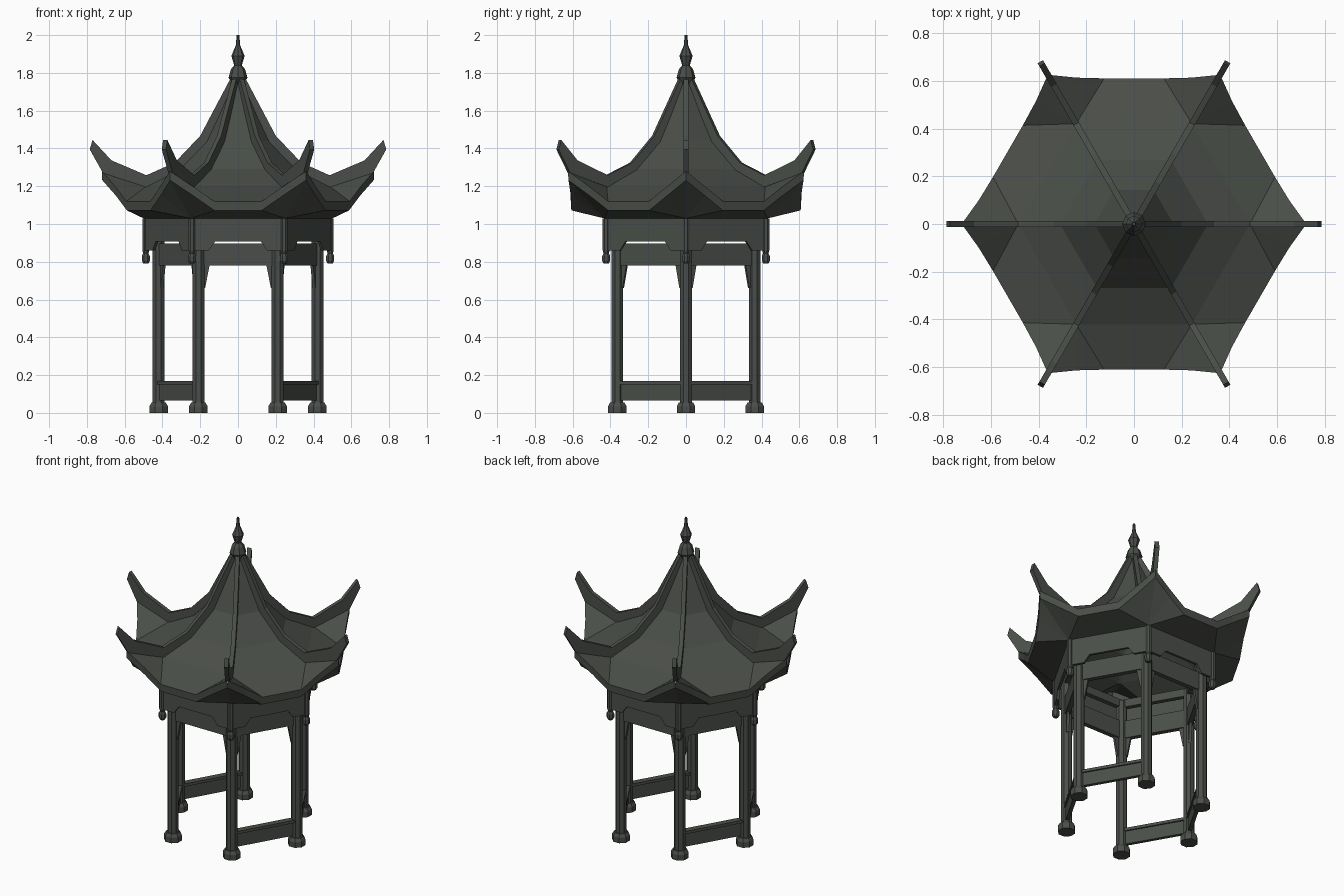
import bpy, bmesh, math
from mathutils import Vector

if "Cube" in bpy.data.objects:
    bpy.data.objects.remove(bpy.data.objects["Cube"])

stone = bpy.data.materials.new("dark grey green")
stone.diffuse_color = (0.068, 0.076, 0.065, 1)
stone.use_nodes = True
stone.node_tree.nodes["Principled BSDF"].inputs["Base Color"].default_value = stone.diffuse_color
COS30 = math.cos(math.pi / 6)


def finish(name, bm):
    bmesh.ops.remove_doubles(bm, verts=bm.verts, dist=0.0005)
    bmesh.ops.recalc_face_normals(bm, faces=bm.faces)
    me = bpy.data.meshes.new(name)
    bm.to_mesh(me)
    bm.free()
    me.materials.append(stone)
    ob = bpy.data.objects.new(name, me)
    bpy.context.collection.objects.link(ob)
    return ob


def frame(deg):
    a = math.radians(deg)
    return Vector((math.cos(a), math.sin(a), 0)), Vector((-math.sin(a), math.cos(a), 0))


def plate(bm, pts, along, across, offset, thick):
    """Extrude a flat outline (distance along, height) by a thickness."""
    rows = []
    for d in (-thick / 2, thick / 2):
        rows.append([bm.verts.new(along * s + across * (offset + d) + Vector((0, 0, z)))
                     for s, z in pts])
    bm.faces.new(rows[0])
    bm.faces.new(rows[1])
    for i in range(len(pts)):
        j = (i + 1) % len(pts)
        bm.faces.new((rows[0][i], rows[0][j], rows[1][j], rows[1][i]))


def lathe(bm, profile, sides, centre=Vector((0, 0, 0)), turn=0.0):
    rings = []
    for r, z in profile:
        rings.append([bm.verts.new(centre + frame(360 * i / sides + turn)[0] * r + Vector((0, 0, z)))
                      for i in range(sides)])
    for a, b in zip(rings, rings[1:]):
        for i in range(sides):
            j = (i + 1) % sides
            bm.faces.new((a[i], a[j], b[j], b[i]))
    bm.faces.new(rings[0])
    bm.faces.new(rings[-1])


def rect(half, z0, z1):
    return [(-half, z0), (half, z0), (half, z1), (-half, z1)]


# Roof skin, fascia and underside, one sector per side
RINGS = [(0.03, 1.75), (0.165, 1.44), (0.31, 1.29), (0.485, 1.20)]
EAVE = [(-0.36, 0.625, 1.28), (-0.24, 0.613, 1.20), (-0.125, 0.61, 1.12),
        (0.125, 0.61, 1.12), (0.24, 0.613, 1.20), (0.36, 0.625, 1.28)]
roof, under = bmesh.new(), bmesh.new()
for k in range(6):
    n, t = frame(60 * k + 30)

    def v(bm, s, d, z):
        return bm.verts.new(t * s + n * d + Vector((0, 0, z)))

    def fan(bm, inner, outer):
        """Middle quad plus corner triangles between inner edge and eave."""
        bm.faces.new((inner[0], inner[1], outer[3], outer[2]))
        for i in (0, 1):
            bm.faces.new((inner[0], outer[i], outer[i + 1]))
            bm.faces.new((inner[1], outer[i + 3], outer[i + 4]))

    rows = [[v(roof, -r / 2, r * COS30, z), v(roof, r / 2, r * COS30, z)] for r, z in RINGS]
    for a, b in zip(rows, rows[1:]):
        roof.faces.new((a[0], a[1], b[1], b[0]))
    top = [v(roof, *p) for p in EAVE]
    low = [v(roof, s, d - 0.003, z - 0.048) for s, d, z in EAVE]
    fan(roof, rows[-1], top)
    for i in range(5):
        roof.faces.new((top[i], top[i + 1], low[i + 1], low[i]))
    low2 = [v(under, s, d - 0.003, z - 0.048) for s, d, z in EAVE]
    edge = [v(under, -0.25, 0.5 * COS30, 1.03), v(under, 0.25, 0.5 * COS30, 1.03)]
    inner = [v(under, -0.22, 0.44 * COS30, 1.03), v(under, 0.22, 0.44 * COS30, 1.03)]
    fan(under, edge, low2)
    under.faces.new((edge[0], edge[1], inner[1], inner[0]))
finish("roof", roof)
finish("roof_underside", under)

# Upswept corner ridges
RIDGE = [(0.02, 1.78), (0.04, 1.77), (0.2, 1.467), (0.335, 1.325), (0.485, 1.258), (0.67, 1.337),
         (0.77, 1.445), (0.785, 1.395), (0.715, 1.27), (0.485, 1.195), (0.31, 1.285),
         (0.165, 1.435), (0.02, 1.74)]
bm = bmesh.new()
for k in range(6):
    u, t = frame(60 * k)
    plate(bm, RIDGE, u, t, 0, 0.026)
finish("roof_ridges", bm)

# Finial
bm = bmesh.new()
lathe(bm, [(0.03, 1.74), (0.05, 1.775), (0.037, 1.82), (0.02, 1.84), (0.035, 1.89),
           (0.012, 1.945), (0.007, 2.0)], 8)
finish("finial", bm)

# Columns with footings, and hanging posts under the eaves
cols, feet, posts = bmesh.new(), bmesh.new(), bmesh.new()
for k in range(6):
    u, t = frame(60 * k)
    lathe(cols, [(0.034, 0.04), (0.034, 1.03)], 8, u * 0.42, 22.5)
    lathe(feet, [(0.053, 0), (0.053, 0.035), (0.041, 0.055)], 8, u * 0.42, 22.5)
    lathe(posts, [(0.014, 0.79), (0.023, 0.805), (0.023, 0.83), (0.015, 0.845), (0.02, 0.86),
                  (0.02, 1.03)], 8, u * 0.488, 22.5)
finish("columns", cols)
finish("column_feet", feet)
finish("hanging_posts", posts)

# Frieze, tie beams, brackets, ceiling frame and low rails
frieze, beams, brackets, ceiling, rails = (bmesh.new() for _ in range(5))
for k in range(6):
    n, t = frame(60 * k + 30)
    plate(frieze, [(-0.245, 1.03), (-0.245, 0.86), (-0.155, 0.86), (-0.12, 0.908), (0.12, 0.908),
                   (0.155, 0.86), (0.245, 0.86), (0.245, 1.03)], t, n, 0.425, 0.016)
    plate(beams, rect(0.2, 0.78, 0.896), t, n, 0.42 * COS30, 0.03)
    for m in (-1, 1):
        plate(brackets, [(m * 0.19, 0.66), (m * 0.174, 0.66), (m * 0.15, 0.785), (m * 0.19, 0.785)],
              t, n, 0.42 * COS30, 0.016)
    plate(ceiling, rect(0.21, 0.99, 1.04), t, n, 0.42 * COS30, 0.03)
    if k not in (1, 4):  # front and back stay open
        plate(rails, rect(0.2, 0.065, 0.15), t, n, 0.42 * COS30, 0.022)
        plate(rails, rect(0.2, 0.15, 0.168), t, n, 0.42 * COS30, 0.04)
finish("frieze_panels", frieze)
finish("tie_beams", beams)
finish("corner_brackets", brackets)
finish("ceiling_frame", ceiling)
finish("low_rails", rails)
